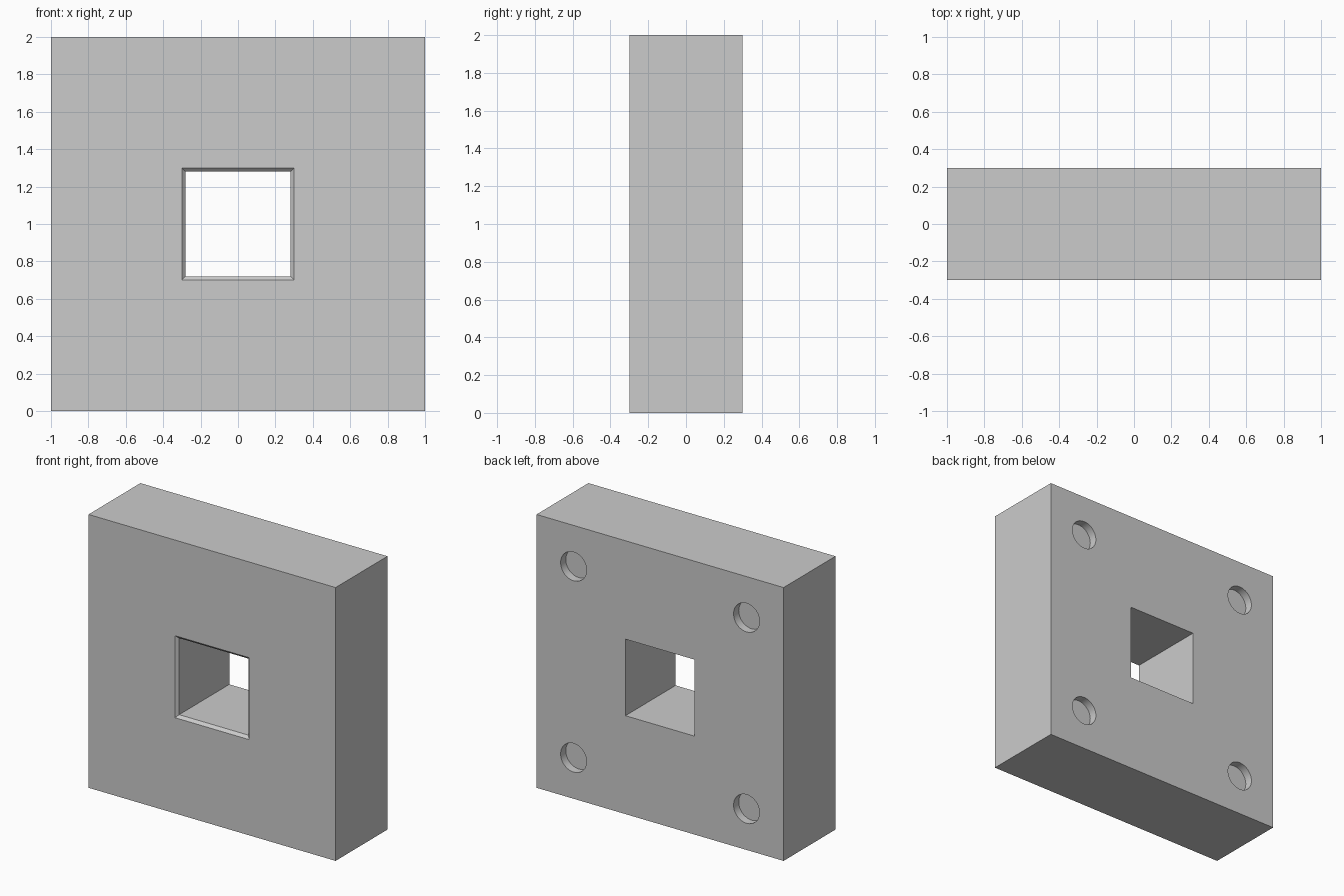
import bpy, bmesh
from math import radians

if "Cube" in bpy.data.objects:
    bpy.data.objects.remove(bpy.data.objects["Cube"])

W, D = 1.0, 0.3            # half width and half depth of the block
HOLE, CHAMFER = 0.28, 0.02  # half width of the opening and its front chamfer
POCKET_R, POCKET_DEPTH = 0.105, 0.06


def ring_solid(name, rings):
    """Closed square tube or solid: joins (half width, y) square rings about z = 1."""
    bm = bmesh.new()
    loops = [[bm.verts.new((sx * h, y, 1 + sz * h))
              for sx, sz in ((-1, -1), (1, -1), (1, 1), (-1, 1))] for h, y in rings]
    for a, b in zip(loops, loops[1:] + loops[:1]):
        for i in range(4):
            j = (i + 1) % 4
            bm.faces.new((a[i], a[j], b[j], b[i]))
    bmesh.ops.recalc_face_normals(bm, faces=bm.faces)
    mesh = bpy.data.meshes.new(name)
    bm.to_mesh(mesh)
    bm.free()
    obj = bpy.data.objects.new(name, mesh)
    bpy.context.collection.objects.link(obj)
    return obj


# Block with a square through-opening, chamfered at the front
block = ring_solid("block", [(W, -D), (W, D), (HOLE, D),
                             (HOLE, -D + CHAMFER), (HOLE + CHAMFER, -D)])

# Four round blind pockets in the back face
cutters = []
for x in (-0.7, 0.7):
    for z in (0.3, 1.7):
        bpy.ops.mesh.primitive_cylinder_add(
            vertices=48, radius=POCKET_R, depth=2 * POCKET_DEPTH,
            location=(x, D, z), rotation=(radians(90), 0, 0))
        cutter = bpy.context.object
        cutter.name = "pocket_cutter"
        cutter.hide_render = True
        cutters.append(cutter)
        cut = block.modifiers.new("pocket", 'BOOLEAN')
        cut.operation = 'DIFFERENCE'
        cut.solver = 'EXACT'
        cut.object = cutter

# Bake the cuts, remove the cutters, smooth the pocket walls
bpy.ops.object.select_all(action='DESELECT')
block.select_set(True)
bpy.context.view_layer.objects.active = block
for name in [m.name for m in block.modifiers]:
    bpy.ops.object.modifier_apply(modifier=name)
for cutter in cutters:
    bpy.data.objects.remove(cutter)
bpy.ops.object.shade_smooth_by_angle(angle=radians(30))
